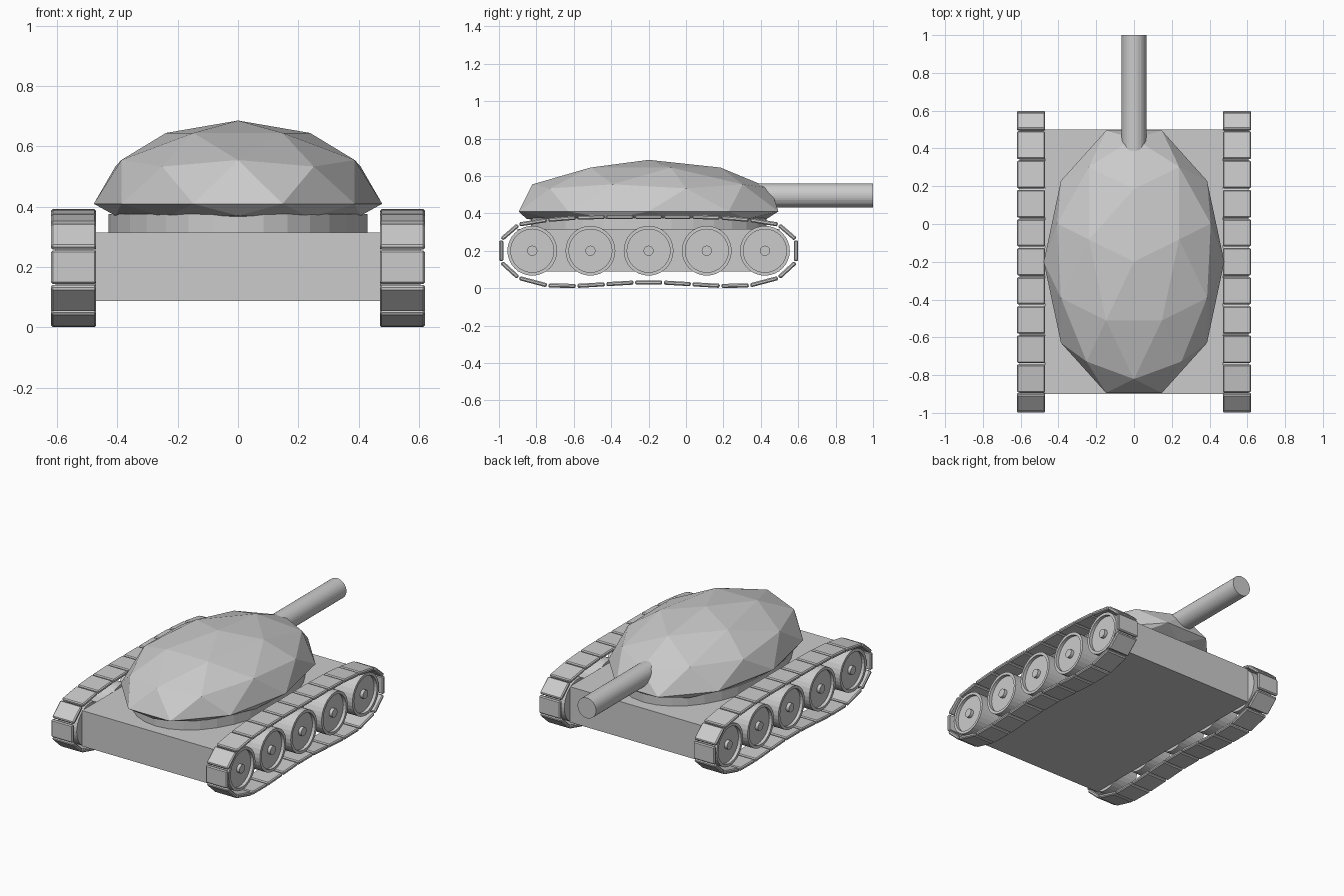
import bpy, bmesh, math
from mathutils import Matrix, Vector

if "Cube" in bpy.data.objects:
    bpy.data.objects.remove(bpy.data.objects["Cube"])

grey = bpy.data.materials.new("plain_grey")
grey.diffuse_color = (0.6, 0.6, 0.6, 1)
grey.use_nodes = True
grey.node_tree.nodes["Principled BSDF"].inputs["Base Color"].default_value = grey.diffuse_color
CY = -0.2  # middle of hull, tracks and turret along y


def finish(name, bm):
    bmesh.ops.recalc_face_normals(bm, faces=bm.faces)
    me = bpy.data.meshes.new(name)
    bm.to_mesh(me)
    bm.free()
    me.materials.append(grey)
    ob = bpy.data.objects.new(name, me)
    bpy.context.collection.objects.link(ob)
    return ob


def box(bm, size, loc=(0, 0, 0)):
    m = Matrix.Translation(loc) @ Matrix.Diagonal((*size, 1))
    return bmesh.ops.create_cube(bm, size=1, matrix=m)["verts"]


def lathe(name, profile, matrix, steps=32):
    """Spin (radius, height) points round z, then place with matrix."""
    bm = bmesh.new()
    vs = [bm.verts.new((r, 0, h)) for r, h in profile]
    es = [bm.edges.new(p) for p in zip(vs, vs[1:])]
    bmesh.ops.spin(bm, geom=vs + es, cent=(0, 0, 0), axis=(0, 0, 1),
                   angle=2 * math.pi, steps=steps)
    bmesh.ops.remove_doubles(bm, verts=bm.verts, dist=1e-5)
    bm.transform(matrix)
    return finish(name, bm)


def mirror_x(ob):
    ob.modifiers.new("mirror", "MIRROR")


# hull
bm = bmesh.new()
box(bm, (0.94, 1.4, 0.227), (0, CY, 0.2015))
finish("hull", bm)

# oval ring under the turret
lathe("turret_ring", [(0, 0), (1, 0), (1, 1), (0, 1)],
      Matrix.Translation((0, CY, 0.31)) @ Matrix.Diagonal((0.43, 0.63, 0.066, 1)))

# faceted turret with a flattened underside
bm = bmesh.new()
bmesh.ops.create_icosphere(bm, subdivisions=2, radius=1)
for v in bm.verts:
    x, y, z = v.co
    v.co = (-y * 0.478, x * 0.73 + CY, 0.41 + z * (0.276 if z > 0 else 0.088))
finish("turret", bm)

# gun barrel
lathe("gun_barrel", [(0, 0), (0.065, 0), (0.065, 0.7), (0, 0.7)],
      Matrix.Translation((0, 0.3, 0.495)) @ Matrix.Rotation(-math.pi / 2, 4, "X"))

# road wheels: raised rim, recessed disc and small hub
wheel = [(0, 0), (0.133, 0), (0.133, 0.135), (0.115, 0.135), (0.115, 0.115),
         (0.027, 0.115), (0.027, 0.135), (0, 0.135)]
for i in range(5):
    m = Matrix.Translation((0.47, CY + (i - 2) * 0.311, 0.2))
    mirror_x(lathe(f"road_wheel_{i + 1}", wheel, m @ Matrix.Rotation(math.pi / 2, 4, "Y")))

# track: bevelled links between joints of a slightly bowed loop
half = [(0.077, 0.03), (0.23, 0.021), (0.385, 0.012), (0.54, 0.014),
        (0.695, 0.055), (0.788, 0.14), (0.788, 0.26), (0.695, 0.34),
        (0.54, 0.365), (0.385, 0.377), (0.23, 0.381), (0.077, 0.381)]
loop = half + [(-u, z) for u, z in reversed(half)]
track = bmesh.new()
for a, b in zip(loop, loop[1:] + loop[:1]):
    p, q = Vector((0, *a)), Vector((0, *b))
    link = bmesh.new()
    box(link, (0.15, (q - p).length - 0.009, 0.022))
    bmesh.ops.bevel(link, geom=link.edges[:], offset=0.006, segments=1, affect="EDGES")
    mid = (p + q) / 2
    tilt = math.atan2(q.z - p.z, q.y - p.y)
    link.transform(Matrix.Translation((0.545, mid.y + CY, mid.z)) @ Matrix.Rotation(tilt, 4, "X"))
    tmp = bpy.data.meshes.new("link")
    link.to_mesh(tmp)
    link.free()
    track.from_mesh(tmp)
    bpy.data.meshes.remove(tmp)
mirror_x(finish("track", track))
